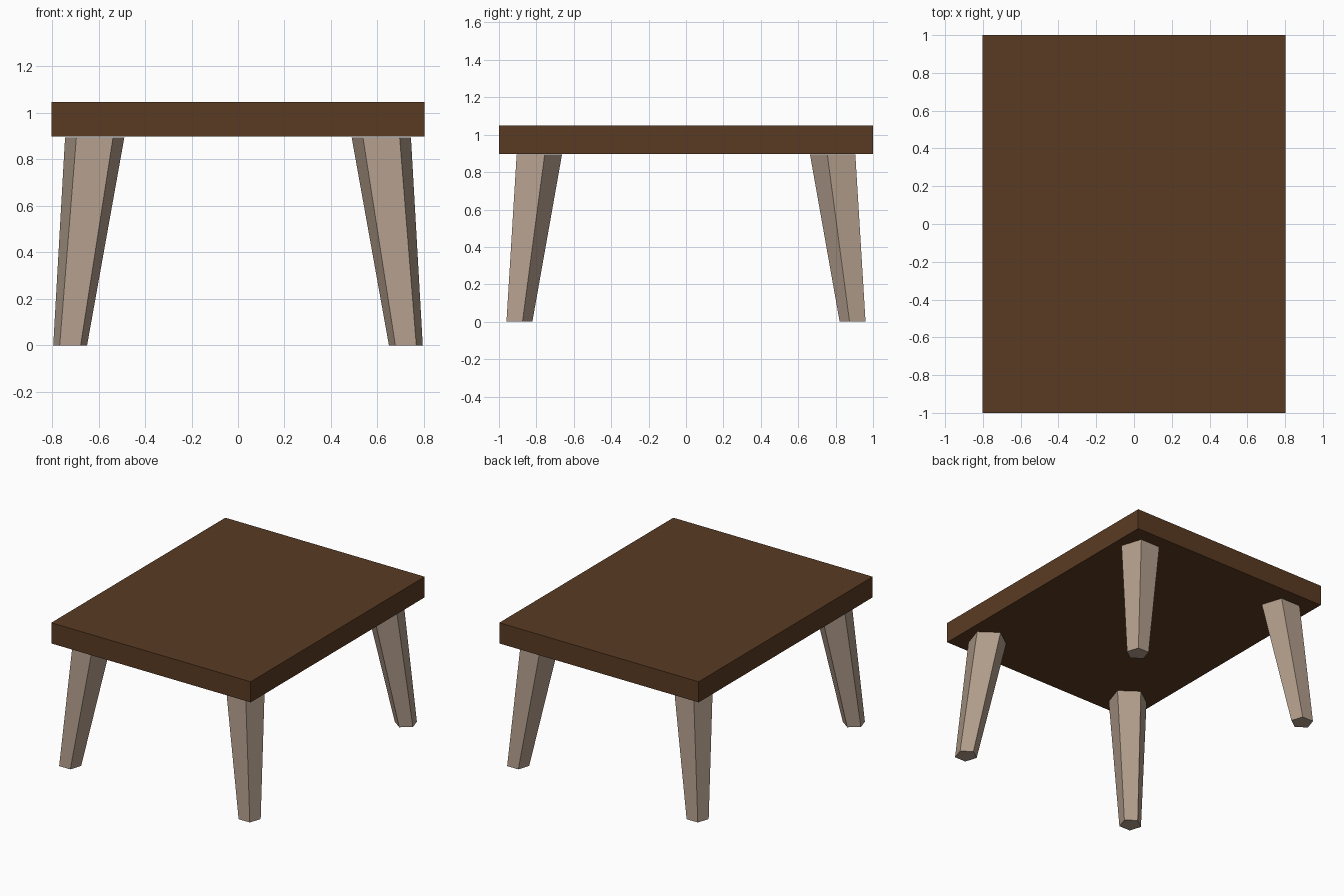
import bpy, bmesh, math
from mathutils import Vector

if "Cube" in bpy.data.objects:
    bpy.data.objects.remove(bpy.data.objects["Cube"])


def material(name, rgb):
    m = bpy.data.materials.new(name)
    m.diffuse_color = (*rgb, 1)
    m.use_nodes = True
    m.node_tree.nodes["Principled BSDF"].inputs["Base Color"].default_value = m.diffuse_color
    return m


dark_wood = material("dark wood", (0.102, 0.044, 0.017))
pale_wood = material("pale wood", (0.445, 0.342, 0.262))


def add_object(name, bm, mat):
    bmesh.ops.recalc_face_normals(bm, faces=bm.faces)
    mesh = bpy.data.meshes.new(name)
    bm.to_mesh(mesh)
    bm.free()
    mesh.materials.append(mat)
    obj = bpy.data.objects.new(name, mesh)
    bpy.context.collection.objects.link(obj)


# Tabletop slab
bm = bmesh.new()
bmesh.ops.create_cube(bm, size=1)
bmesh.ops.scale(bm, vec=(1.604, 2, 0.15), verts=bm.verts)
bmesh.ops.translate(bm, vec=(0, 0, 0.973), verts=bm.verts)
add_object("tabletop", bm, dark_wood)


# Splayed, tapered five-sided leg with a flat side facing outwards in y
def leg(name, sx, sy):
    bm = bmesh.new()
    rings = []
    for x, y, z, r in ((0.722, 0.898, 0, 0.0765), (0.6165, 0.797, 0.894, 0.134)):
        angles = [math.radians(90 + 72 * i) for i in range(5)]
        rings.append([bm.verts.new((sx * x + r * math.cos(a),
                                    sy * (y - r * math.sin(a)), z)) for a in angles])
    low, high = rings
    bm.faces.new(low)
    bm.faces.new(high)
    for i in range(5):
        j = (i + 1) % 5
        bm.faces.new((low[i], low[j], high[j], high[i]))
    add_object(name, bm, pale_wood)


for sy, end in ((-1, "front"), (1, "back")):
    for sx, side in ((-1, "left"), (1, "right")):
        leg(f"{end}_{side}_leg", sx, sy)
